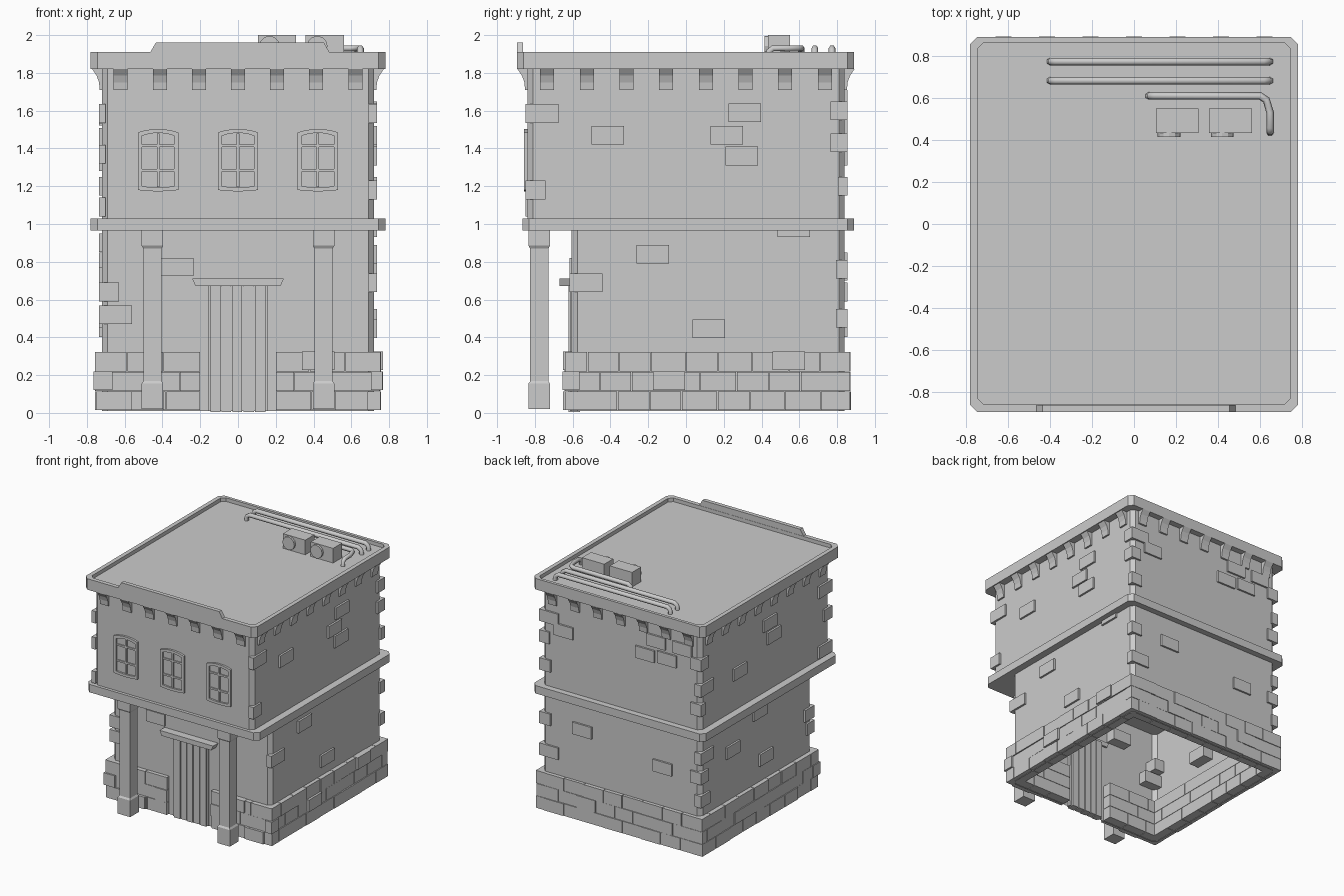
import bpy, bmesh, math, random
from mathutils import Vector, Matrix

if "Cube" in bpy.data.objects:
    bpy.data.objects.remove(bpy.data.objects["Cube"])

random.seed(4)


def finish(bm, name):
    bmesh.ops.recalc_face_normals(bm, faces=bm.faces)
    me = bpy.data.meshes.new(name)
    bm.to_mesh(me)
    bm.free()
    ob = bpy.data.objects.new(name, me)
    bpy.context.collection.objects.link(ob)
    return ob


def add_box(bm, x0, x1, y0, y1, z0, z1):
    m = Matrix.Translation(((x0 + x1) / 2, (y0 + y1) / 2, (z0 + z1) / 2)) @ \
        Matrix.Diagonal((x1 - x0, y1 - y0, z1 - z0, 1))
    bmesh.ops.create_cube(bm, size=1, matrix=m)


def outline(hx, y0, y1, c):
    # rectangle with cut corners
    return [(-hx + c, y0), (hx - c, y0), (hx, y0 + c), (hx, y1 - c),
            (hx - c, y1), (-hx + c, y1), (-hx, y1 - c), (-hx, y0 + c)]


def loft(name, rings, cap_start=True, cap_end=True):
    # rings: list of (outline, z)
    bm = bmesh.new()
    loops = [[bm.verts.new((x, y, z)) for x, y in pts] for pts, z in rings]
    for a, b in zip(loops, loops[1:]):
        for i in range(len(a)):
            j = (i + 1) % len(a)
            bm.faces.new((a[i], a[j], b[j], b[i]))
    if cap_start:
        bm.faces.new(loops[0])
    if cap_end:
        bm.faces.new(loops[-1])
    return finish(bm, name)


def extrude_profile(bm, pts, vec):
    a = [bm.verts.new(p) for p in pts]
    b = [bm.verts.new(Vector(p) + Vector(vec)) for p in pts]
    bm.faces.new(a)
    bm.faces.new(b)
    for i in range(len(a)):
        j = (i + 1) % len(a)
        bm.faces.new((a[i], a[j], b[j], b[i]))


# Walls, middle ledge and roof slab with a low rim
low, up = outline(0.72, -0.605, 0.84, 0.03), outline(0.72, -0.84, 0.84, 0.03)
loft("lower_wall", [(low, 0.01), (low, 0.98)], False, False)
loft("upper_wall", [(up, 1.0), (up, 1.85)], False, False)
led = outline(0.78, -0.865, 0.89, 0.035)
loft("middle_ledge", [(led, 0.965), (led, 1.03)])
roof, rim = outline(0.78, -0.895, 0.89, 0.035), outline(0.745, -0.86, 0.865, 0.03)
loft("roof_cornice", [(roof, 1.82), (roof, 1.91), (rim, 1.91), (rim, 1.88)])

# Raised front parapet
bm = bmesh.new()
extrude_profile(bm, [(-0.47, -0.895, 1.9), (0.49, -0.895, 1.9), (0.455, -0.895, 1.96), (-0.435, -0.895, 1.96)],
                (0, 0.033, 0))
finish(bm, "front_parapet")

# Curved corbels under the cornice on all four sides
prof = [(-0.02, 1.82), (-0.02, 1.705), (0.012, 1.71), (0.016, 1.75), (0.028, 1.785), (0.052, 1.82)]
bm = bmesh.new()
w = 0.037
for i in range(7):
    x = (i - 3) * 0.207
    for s in (-1, 1):
        extrude_profile(bm, [(x - w, s * (0.84 + d), z) for d, z in prof], (2 * w, 0, 0))
for i in range(8):
    y = (i - 3.5) * 0.21
    for s in (-1, 1):
        extrude_profile(bm, [(s * (0.72 + d), y - w, z) for d, z in prof], (0, 2 * w, 0))
finish(bm, "corbels")

# Three courses of foundation stones, leaving a doorway
bm = bmesh.new()


def course(a, b, row, place):
    p = a
    step = 0.19 if row % 2 else 0.105
    while p < b - 0.01:
        q = min(p + step + random.uniform(-0.015, 0.015), b)
        if b - q < 0.06:
            q = b
        place(p + 0.002, q - 0.002, random.uniform(-0.006, 0.003))
        p, step = q, 0.18


for row in range(3):
    z0, z1 = 0.015 + row * 0.102, 0.113 + row * 0.102
    j = random.uniform(0, 0.005)
    for s in (-1, 1):
        course(-0.64, 0.87, row, lambda p, q, d: add_box(
            bm, *sorted((s * 0.65, s * (0.755 + d))), p, q, z0, z1 + j))
        course(0.2, 0.75, row + 1, lambda p, q, d: add_box(
            bm, *sorted((s * p, s * q)), -0.64 - d, -0.53, z0, z1 + j))
    course(-0.75, 0.75, row + 1, lambda p, q, d: add_box(bm, p, q, 0.77, 0.87 + d, z0, z1 + j))
finish(bm, "foundation_stones")

# Loose stones showing through the plaster: (position along wall, height)
right = [(-0.415, 1.47), (0.215, 1.47), (0.31, 1.588), (0.295, 1.36), (0.57, 0.98),
         (-0.175, 0.84), (0.12, 0.445)]
left = [(-0.05, 1.58), (-0.1, 1.46), (0.34, 1.33), (0.08, 0.9), (0.43, 0.72), (0.0, 0.5)]
back = [(0.52, 1.52), (-0.22, 1.53), (-0.42, 1.54), (-0.32, 1.66), (-0.56, 1.66), (0.35, 0.75), (-0.38, 0.64)]
bm = bmesh.new()
hw, hz = 0.086, 0.049
for s, spots in ((1, right), (-1, left)):
    for y, z in spots:
        add_box(bm, *sorted((s * 0.63, s * 0.736)), y - hw, y + hw, z - hz, z + hz)
for x, z in back:
    add_box(bm, x - hw, x + hw, 0.75, 0.855, z - hz, z + hz)
add_box(bm, -0.405, -0.235, -0.617, -0.52, 0.725, 0.82)
# a few proud stones in the foundation
for y, z in ((-0.09, 0.17), (0.545, 0.275)):
    add_box(bm, 0.66, 0.768, y - hw, y + hw, z - hz, z + hz)
for x, z in ((-0.48, 0.065), (0.425, 0.275), (0.6, 0.065)):
    add_box(bm, x - hw, x + hw, -0.652, -0.54, z - hz, z + hz)
finish(bm, "wall_stones")

# Corner stones: (side, front/back, height, length along x, length along y)
corners = [(1, -1, 1.585, 0.045, 0.175), (1, -1, 1.18, 0.045, 0.105),
           (1, -1, 0.69, 0.045, 0.175), (1, -1, 0.17, 0.06, 0.09),
           (-1, -1, 1.585, 0.035, 0.17), (-1, -1, 1.37, 0.035, 0.1), (-1, -1, 1.09, 0.035, 0.17),
           (-1, -1, 0.64, 0.105, 0.12), (-1, -1, 0.52, 0.175, 0.09), (-1, -1, 0.17, 0.1, 0.09),
           (1, 1, 1.6, 0.17, 0.09), (1, 1, 1.43, 0.09, 0.09), (1, 1, 1.2, 0.1, 0.05),
           (1, 1, 0.76, 0.1, 0.06), (1, 1, 0.5, 0.17, 0.06),
           (-1, 1, 1.57, 0.1, 0.1), (-1, 1, 1.36, 0.06, 0.17), (-1, 1, 1.2, 0.1, 0.06),
           (-1, 1, 0.8, 0.06, 0.17), (-1, 1, 0.64, 0.1, 0.1), (-1, 1, 0.45, 0.06, 0.12)]
bm = bmesh.new()
for sx, sy, z, lx, ly in corners:
    ex = 0.765 if z < 0.3 else 0.736
    ey = 0.855 if sy > 0 else (0.85 if z > 1 else (0.655 if z < 0.3 else 0.618))
    add_box(bm, *sorted((sx * ex, sx * (ex - lx))), *sorted((sy * ey, sy * (ey - ly))), z - hz, z + hz)
finish(bm, "corner_stones")

# Porch pillars with flared plinth and capital
for s, side in ((-1, "left"), (1, "right")):
    rings = []
    for r, z in ((0.057, 0.02), (0.057, 0.155), (0.048, 0.168), (0.048, 0.87), (0.057, 0.885), (0.057, 0.97)):
        cx, cy = s * 0.453, -0.777
        rings.append(([(cx - r, cy - r), (cx + r, cy - r), (cx + r, cy + r), (cx - r, cy + r)], z))
    loft(side + "_pillar", rings)

# Plank door, jambs and lintel
bm = bmesh.new()
edges = [-0.148, -0.09, -0.033, 0.025, 0.087, 0.148]
for i, (a, b) in enumerate(zip(edges, edges[1:])):
    add_box(bm, a + 0.003, b - 0.003, -0.622 + 0.005 * (i % 2), -0.56, 0.005, 0.675)
add_box(bm, -0.145, 0.145, -0.61, -0.57, 0.01, 0.67)
finish(bm, "door_planks")
bm = bmesh.new()
for s in (-1, 1):
    add_box(bm, *sorted((s * 0.146, s * 0.16)), -0.614, -0.58, 0.01, 0.68)
finish(bm, "door_jambs")
bm = bmesh.new()
extrude_profile(bm, [(-0.225, -0.67, 0.672), (0.225, -0.67, 0.672), (0.243, -0.67, 0.712), (-0.243, -0.67, 0.712)],
                (0, 0.08, 0))
finish(bm, "door_lintel")


# Arched windows with two by three panes
def arch(cx, hw, z0, z1, bow):
    n = 6
    top = [(hw - 2 * hw * i / n, z1 + bow * (1 - (2 * i / n - 1) ** 2)) for i in range(n + 1)]
    bot = [(-hw + 2 * hw * i / n, z0 - bow * 0.4 * (1 - (2 * i / n - 1) ** 2)) for i in range(n + 1)]
    return [(cx + x, z) for x, z in bot + top]


for cx, label in ((-0.423, "left"), (0, "middle"), (0.423, "right")):
    bm = bmesh.new()
    outer, inner = arch(cx, 0.107, 1.18, 1.485, 0.018), arch(cx, 0.085, 1.2, 1.467, 0.015)
    yf, yb = -0.857, -0.835
    loops = [[bm.verts.new((x, y, z)) for x, z in pts]
             for pts, y in ((outer, yb), (outer, yf), (inner, yf), (inner, -0.843))]
    for a, b in zip(loops, loops[1:]):
        for i in range(len(a)):
            j = (i + 1) % len(a)
            bm.faces.new((a[i], a[j], b[j], b[i]))
    bm.faces.new(loops[-1])
    add_box(bm, cx - 0.007, cx + 0.007, -0.853, -0.838, 1.195, 1.48)
    for z in (1.285, 1.415):
        add_box(bm, cx - 0.087, cx + 0.087, -0.852, -0.838, z - 0.007, z + 0.007)
    finish(bm, label + "_window")

# Rooftop cooling units with round fan fronts
for x0, label in ((0.105, "left"), (0.358, "right")):
    bm = bmesh.new()
    add_box(bm, x0, x0 + 0.203, 0.433, 0.55, 1.878, 2.0)
    m = Matrix.Translation((x0 + 0.062, 0.427, 1.942)) @ Matrix.Rotation(math.pi / 2, 4, 'X')
    bmesh.ops.create_cone(bm, cap_ends=True, segments=12, radius1=0.054, radius2=0.054, depth=0.024, matrix=m)
    finish(bm, label + "_cooling_unit")


# Rooftop pipes that bend down into the roof
def pipe(name, pts):
    cu = bpy.data.curves.new(name, 'CURVE')
    cu.dimensions = '3D'
    cu.bevel_depth = 0.018
    cu.bevel_resolution = 1
    cu.use_fill_caps = True
    sp = cu.splines.new('POLY')
    sp.points.add(len(pts) - 1)
    for p, co in zip(sp.points, pts):
        p.co = (*co, 1)
    ob = bpy.data.objects.new(name, cu)
    bpy.context.collection.objects.link(ob)
    bpy.ops.object.select_all(action='DESELECT')
    ob.select_set(True)
    bpy.context.view_layer.objects.active = ob
    bpy.ops.object.convert(target='MESH')


h = 1.93
for y, label in ((0.773, "back"), (0.682, "middle")):
    pipe(label + "_pipe", [(-0.4, y, 1.87), (-0.395, y, 1.915), (-0.37, y, h),
                           (0.615, y, h), (0.64, y, 1.915), (0.648, y, 1.87)])
pipe("front_pipe", [(0.07, 0.61, 1.87), (0.075, 0.61, 1.915), (0.1, 0.61, h), (0.6, 0.61, h),
                    (0.63, 0.59, h), (0.648, 0.53, h), (0.648, 0.46, h), (0.648, 0.44, 1.915), (0.648, 0.435, 1.87)])
